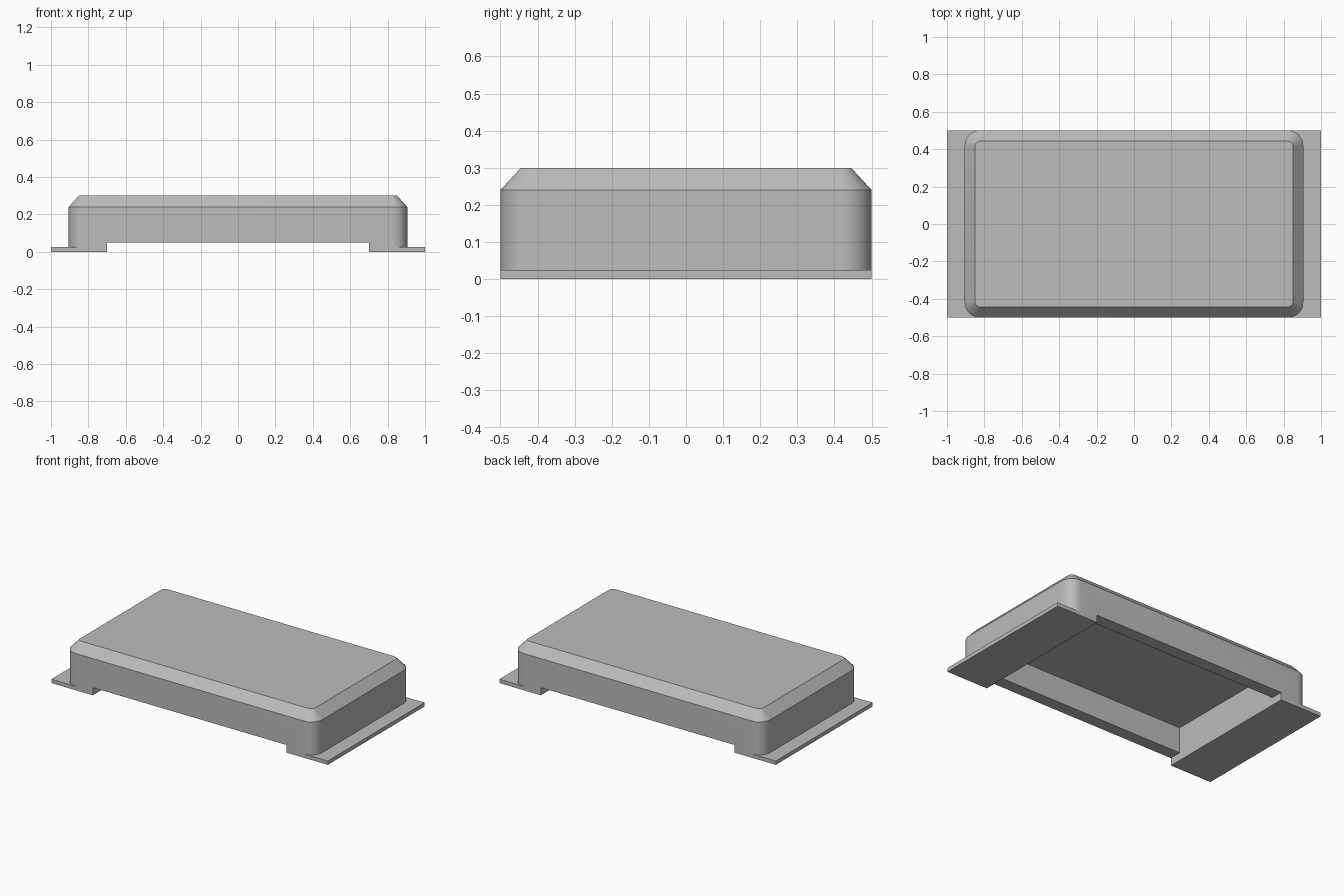
import bpy
import bmesh
from math import pi, cos, sin

if "Cube" in bpy.data.objects:
    bpy.data.objects.remove(bpy.data.objects["Cube"], do_unlink=True)

grey = bpy.data.materials.new("cover_grey")
grey.use_nodes = True
colour = (0.5, 0.5, 0.5, 1)
grey.diffuse_color = colour
grey.node_tree.nodes["Principled BSDF"].inputs["Base Color"].default_value = colour


def make_object(name, bm):
    bmesh.ops.recalc_face_normals(bm, faces=bm.faces[:])
    mesh = bpy.data.meshes.new(name)
    bm.to_mesh(mesh)
    bm.free()
    mesh.materials.append(grey)
    obj = bpy.data.objects.new(name, mesh)
    bpy.context.collection.objects.link(obj)
    return obj


def loft(name, rings):
    """Join equal rings of points with side walls and close both ends."""
    bm = bmesh.new()
    loops = [[bm.verts.new(p) for p in ring] for ring in rings]
    count = len(loops[0])
    for low, high in zip(loops, loops[1:]):
        for i in range(count):
            j = (i + 1) % count
            bm.faces.new((low[i], low[j], high[j], high[i]))
    bm.faces.new(loops[0])
    bm.faces.new(loops[-1])
    return make_object(name, bm)


def rounded_rectangle(half_x, half_y, radius, z, steps=10):
    points = []
    corners = ((1, 1), (-1, 1), (-1, -1), (1, -1))
    for quarter, (sx, sy) in enumerate(corners):
        for k in range(steps + 1):
            a = (quarter + k / steps) * pi / 2
            points.append((sx * (half_x - radius) + radius * cos(a),
                           sy * (half_y - radius) + radius * sin(a), z))
    return points


# Rounded cover with a chamfered top
cover = loft("cover_shell", [
    rounded_rectangle(0.905, 0.5, 0.08, 0.025),
    rounded_rectangle(0.905, 0.5, 0.08, 0.24),
    rounded_rectangle(0.85, 0.445, 0.03, 0.3),
])

# Hollow underside and the raised long edges, cut with one stepped section
half = [(0.6, 0), (0.6, 0.05), (0.42, 0.05), (0.42, 0.218)]
section = half + [(-y, z) for y, z in reversed(half)]
cutter = loft("cavity_cutter", [[(x, y, z) for y, z in section] for x in (-0.7, 0.7)])
cutter.hide_render = True

cut = cover.modifiers.new("cavity", "BOOLEAN")
cut.operation = "DIFFERENCE"
cut.solver = "EXACT"
cut.object = cutter
bpy.context.view_layer.objects.active = cover
bpy.ops.object.modifier_apply(modifier=cut.name)
bpy.data.objects.remove(cutter, do_unlink=True)

bpy.ops.object.select_all(action="DESELECT")
cover.select_set(True)
bpy.ops.object.shade_smooth_by_angle(angle=pi / 6)

# Flat mounting flanges at both ends
for side, x in (("left", 0.85), ("right", -0.85)):
    bm = bmesh.new()
    bmesh.ops.create_cube(bm, size=1)
    bmesh.ops.scale(bm, vec=(0.3, 1, 0.025), verts=bm.verts)
    bmesh.ops.translate(bm, vec=(x, 0, 0.0125), verts=bm.verts)
    make_object(side + "_flange", bm)
